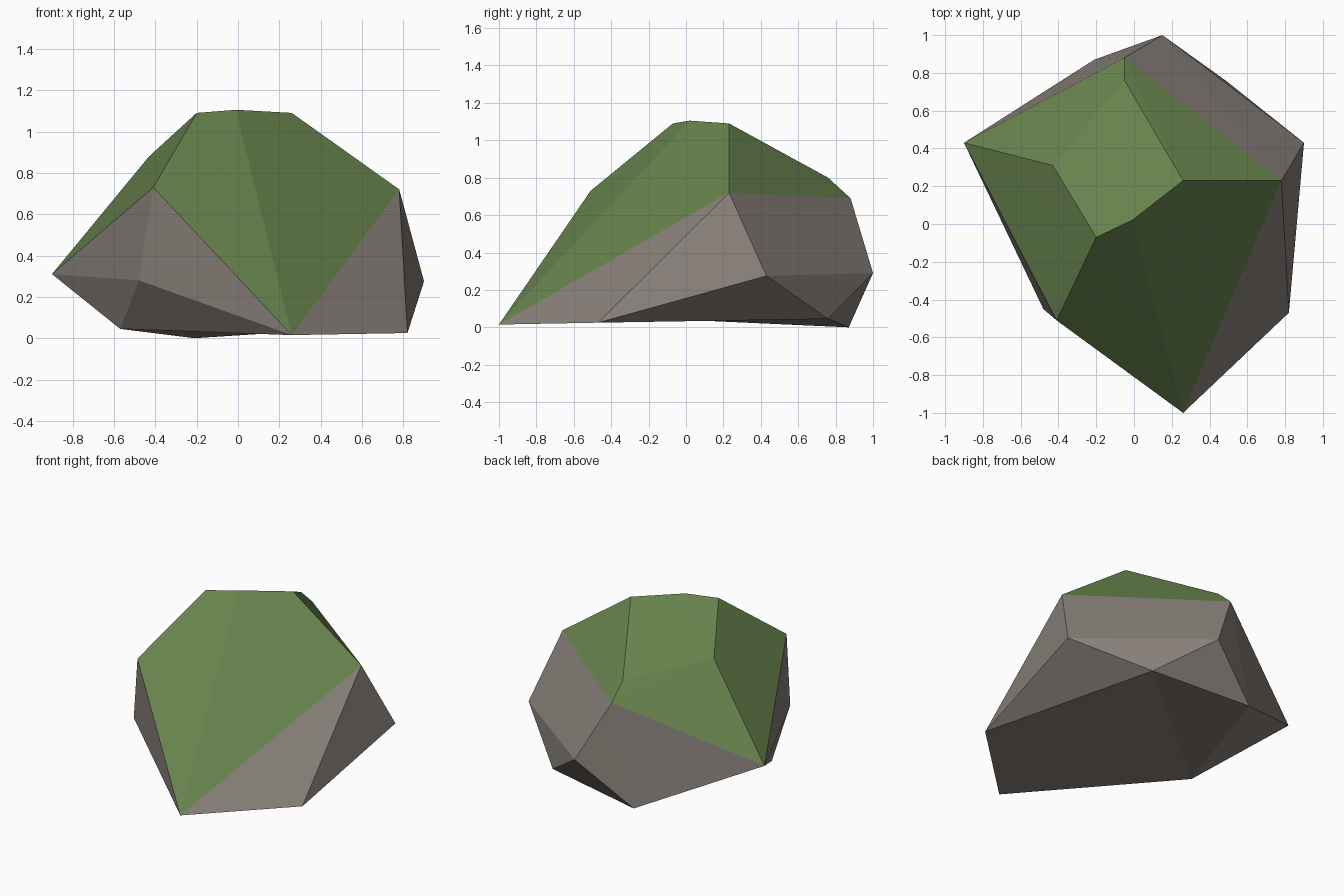
import bpy, bmesh

if "Cube" in bpy.data.objects:
    bpy.data.objects.remove(bpy.data.objects["Cube"])

# Corner points of the faceted rock, grouped by level
crown = [(0.26, 0.23, 1.09), (-0.01, 0.02, 1.105), (-0.20, -0.07, 1.09),
         (-0.43, 0.31, 0.88), (-0.05, 0.76, 0.80)]
shoulder = [(0.78, 0.23, 0.72), (-0.41, -0.51, 0.73), (-0.05, 0.88, 0.69)]
waist = [(-0.90, 0.43, 0.31), (0.15, 1.0, 0.29), (0.90, 0.43, 0.275),
         (-0.48, -0.45, 0.28)]
base = [(-0.57, -0.12, 0.045), (-0.21, 0.87, 0.0), (0.485, 0.76, 0.045),
        (0.82, -0.47, 0.025), (0.26, -1.0, 0.015)]


def material(name, rgb):
    m = bpy.data.materials.new(name)
    m.diffuse_color = (*rgb, 1)
    m.use_nodes = True
    m.node_tree.nodes["Principled BSDF"].inputs["Base Color"].default_value = m.diffuse_color
    return m


bm = bmesh.new()
for p in crown + shoulder + waist:
    bm.verts.new(p)
foot = [bm.verts.new(p) for p in base]

# Rock body: faceted hull round the points
bmesh.ops.convex_hull(bm, input=bm.verts[:])

# Underside: slightly hollow fan from the left foot
under = [f for f in bm.faces if all(v in foot for v in f.verts)]
bmesh.ops.delete(bm, geom=under, context='FACES')
for a, b in zip(foot[1:], foot[2:]):
    bm.faces.new((foot[0], a, b))
bmesh.ops.recalc_face_normals(bm, faces=bm.faces[:])

# Moss on the high facets, bare stone below
for f in bm.faces:
    f.smooth = False
    f.material_index = 1 if f.calc_center_median().z > 0.585 else 0

mesh = bpy.data.meshes.new("mossy_rock")
bm.to_mesh(mesh)
bm.free()
mesh.materials.append(material("grey stone", (0.250, 0.220, 0.195)))
mesh.materials.append(material("green moss", (0.136, 0.227, 0.074)))
rock = bpy.data.objects.new("mossy_rock", mesh)
bpy.context.collection.objects.link(rock)
